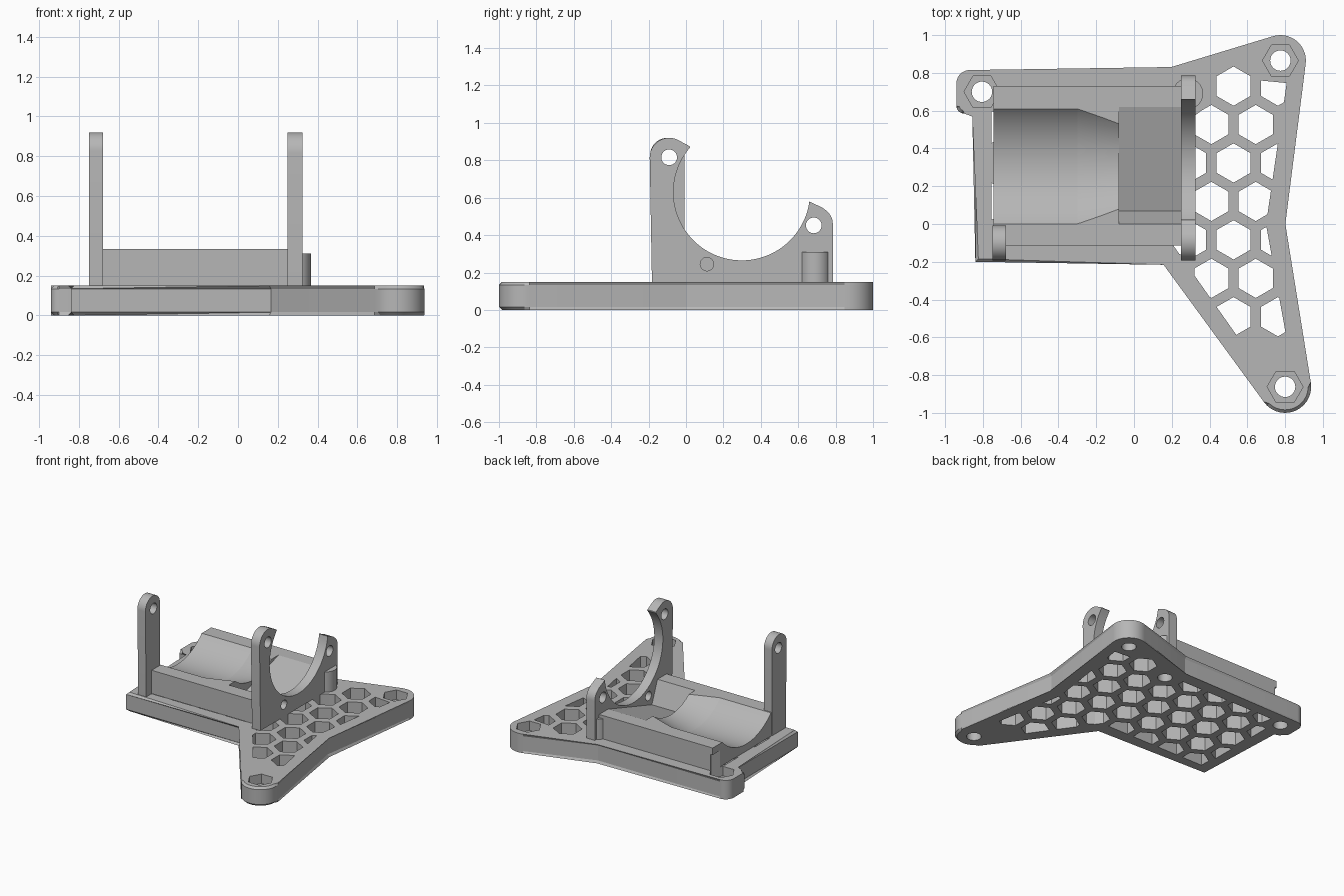
import bpy, bmesh, math
from mathutils import Vector

cube = bpy.data.objects.get("Cube")
if cube:
    bpy.data.objects.remove(cube, do_unlink=True)

grey = bpy.data.materials.new("plain_grey")
grey.use_nodes = True
grey.diffuse_color = (0.47, 0.47, 0.47, 1)
grey.node_tree.nodes["Principled BSDF"].inputs["Base Color"].default_value = (0.47, 0.47, 0.47, 1)


def arc(cx, cy, r, start, end, steps=14):
    angles = [math.radians(start + (end - start) * i / steps) for i in range(steps + 1)]
    return [(cx + r * math.cos(a), cy + r * math.sin(a)) for a in angles]


def ngon(cx, cy, r, sides, start=0):
    return arc(cx, cy, r, start, start + 360, sides)[:-1]


def add_prism(bm, pts, lo, hi, axis):
    """Extrude a 2D outline along z (outline in xy) or x (outline in yz)."""
    place = (lambda p, h: (p[0], p[1], h)) if axis == "z" else (lambda p, h: (h, p[0], p[1]))
    rings = [[bm.verts.new(place(p, h)) for p in pts] for h in (lo, hi)]
    caps = [bm.faces.new(ring) for ring in rings]
    n = len(pts)
    for i in range(n):
        j = (i + 1) % n
        bm.faces.new((rings[0][i], rings[0][j], rings[1][j], rings[1][i]))
    return caps


def finish(bm, name):
    bmesh.ops.recalc_face_normals(bm, faces=bm.faces[:])
    mesh = bpy.data.meshes.new(name)
    bm.to_mesh(mesh)
    bm.free()
    mesh.materials.append(grey)
    obj = bpy.data.objects.new(name, mesh)
    bpy.context.collection.objects.link(obj)
    return obj


def prisms(name, outlines, lo, hi, axis="z", chamfer=0):
    bm = bmesh.new()
    for pts in outlines:
        caps = add_prism(bm, pts, lo, hi, axis)
        if chamfer:
            edges = [e for f in caps for e in f.edges]
            bmesh.ops.bevel(bm, geom=edges, offset=chamfer, segments=1, affect='EDGES')
    return finish(bm, name)


def cut(target, cutter):
    cutter.hide_render = True
    mod = target.modifiers.new("cut", 'BOOLEAN')
    mod.operation, mod.solver, mod.object = 'DIFFERENCE', 'EXACT', cutter
    bpy.context.view_layer.objects.active = target
    bpy.ops.object.modifier_apply(modifier=mod.name)
    bpy.data.objects.remove(cutter, do_unlink=True)


def smooth(obj):
    bpy.ops.object.select_all(action='DESELECT')
    obj.select_set(True)
    bpy.context.view_layer.objects.active = obj
    bpy.ops.object.shade_smooth_by_angle(angle=math.radians(13))


def clip(pts, point, normal):
    """Keep the part of a convex outline on the normal's side of a line."""
    point, normal = Vector(point), Vector(normal)
    out = []
    for i, p in enumerate(pts):
        q = pts[(i + 1) % len(pts)]
        dp, dq = [(Vector(v) - point).dot(normal) for v in (p, q)]
        if dp >= 0:
            out.append(p)
        if dp * dq < 0:
            out.append(tuple(Vector(p).lerp(Vector(q), dp / (dp - dq))))
    return out


def inside_edge(pts, a, b, border=0.085):
    """Clip to the right of edge a-b, leaving a solid border."""
    d = (Vector(b) - Vector(a)).normalized()
    n = Vector((d.y, -d.x))
    return clip(pts, Vector(a) + n * border, n)


def area(pts):
    return abs(sum(p[0] * q[1] - q[0] * p[1] for p, q in zip(pts, pts[1:] + pts[:1]))) / 2


# Base plate with three screw lobes
outline = (arc(0.775, 0.865, 0.135, 108, -8) + [(0.785, 0)]
           + arc(0.8, -0.862, 0.138, 10, -145)
           + [(0.165, -0.2), (-0.84, -0.2), (-0.84, 0.585)]
           + arc(-0.9, 0.625, 0.04, 270, 180, 8) + arc(-0.87, 0.745, 0.07, 180, 90, 10)
           + [(0.2, 0.815)])
base = prisms("base_plate", [outline], 0, 0.15, chamfer=0.016)

# Honeycomb openings, trimmed to leave a border and solid screw lobes
nuts = [(0.775, 0.865), (0.8, -0.862), (-0.805, 0.7)]
screws = nuts + [(0.285, 0.69)]
pitch = 0.235
cells = []
for row in range(-4, 5):
    for col in range(-7, 4):
        cx = 0.527 + pitch * (col + 0.5 * (row % 2))
        cy = 0.323 + pitch * 0.866 * row
        cell = ngon(cx, cy, 0.104, 6, 30)
        if cy > 0:
            cell = inside_edge(cell, (0.909, 0.846), (0.785, 0))
        else:
            cell = inside_edge(cell, (0.785, 0), (0.936, -0.838))
        if cx < 0.25:
            cell = inside_edge(cell, (-0.9, 0.815), (0.2, 0.815))
        else:
            cell = inside_edge(cell, (0.2, 0.815), (0.733, 0.993))
        if cx < 0.2 and cy > -0.2:
            cell = inside_edge(cell, (0.165, -0.2), (-0.84, -0.2))
        else:
            cell = inside_edge(cell, (0.687, -0.941), (0.165, -0.2))
        cell = inside_edge(cell, (-0.84, -0.2), (-0.84, 0.8))
        for s in screws:
            away = Vector((cx, cy)) - Vector(s)
            if away.length < 0.1:
                cell = []
            elif away.length < 0.3:
                away.normalize()
                cell = clip(cell, Vector(s) + away * 0.115, away)
        if len(cell) > 2 and area(cell) > 0.0015:
            cells.append(cell)
cut(base, prisms("cells", cells, -0.1, 0.3))
cut(base, prisms("screw_holes", [ngon(x, y, 0.054, 32) for x, y in screws], -0.1, 0.3))
cut(base, prisms("nut_pockets", [ngon(x, y, 0.095, 6) for x, y in nuts], 0.075, 0.3))
smooth(base)

# Cradle block with a tapering round trough and a tilted slot
axis_y, axis_z = 0.305, 0.63
cradle = prisms("cradle", [[(-0.113, 0.15), (0.73, 0.15), (0.73, 0.335), (-0.113, 0.335)]],
                -0.745, 0.25, "x")
bm = bmesh.new()
rings = [[bm.verts.new((x, y, z)) for y, z in ngon(axis_y, axis_z, r, 96)]
         for x, r in ((-0.85, 0.424), (-0.3, 0.424), (-0.07, 0.369))]
for a, b in zip(rings, rings[1:]):
    for i in range(len(a)):
        j = (i + 1) % len(a)
        bm.faces.new((a[i], a[j], b[j], b[i]))
bm.faces.new(rings[0])
bm.faces.new(rings[-1])
cut(cradle, finish(bm, "trough"))
slot = [(0.07, 0.16), (0.65, 0.3445), (0.65, 0.6), (-0.106, 0.6)]
cut(cradle, prisms("slot", [slot], -0.08, 0.3, "x"))
cut(cradle, prisms("nut_clearance", [ngon(-0.805, 0.7, 0.095, 6)], 0.1, 0.28))
smooth(cradle)

# Yoke wall: two horns around a round opening
yoke_outline = ([(0.785, 0.15), (-0.182, 0.15)] + arc(-0.09, 0.816, 0.104, 180, 60)
                + [(0.02, 0.875)] + arc(0.298, 0.63, 0.365, 139, 351, 60)
                + [(0.658, 0.58), (0.73, 0.547)] + arc(0.695, 0.46, 0.09, 60, 0, 8))
yoke = prisms("yoke_wall", [yoke_outline], 0.25, 0.325, "x")
pins = [ngon(-0.09, 0.816, 0.042, 28), ngon(0.683, 0.452, 0.042, 28), ngon(0.112, 0.245, 0.036, 28)]
cut(yoke, prisms("pin_holes", pins, 0.2, 0.4, "x"))
smooth(yoke)

# Upright arm at the other end
arm_outline = [(-0.01, 0.15), (-0.182, 0.15)] + arc(-0.1, 0.828, 0.092, 180, 0, 20)
arm = prisms("upright_arm", [arm_outline], -0.748, -0.678, "x")
cut(arm, prisms("arm_hole", [ngon(-0.09, 0.816, 0.042, 28)], -0.8, -0.6, "x"))
smooth(arm)

# Screw post beside the yoke
post = prisms("screw_post", [ngon(0.285, 0.69, 0.081, 40)], 0.15, 0.31)
smooth(post)
